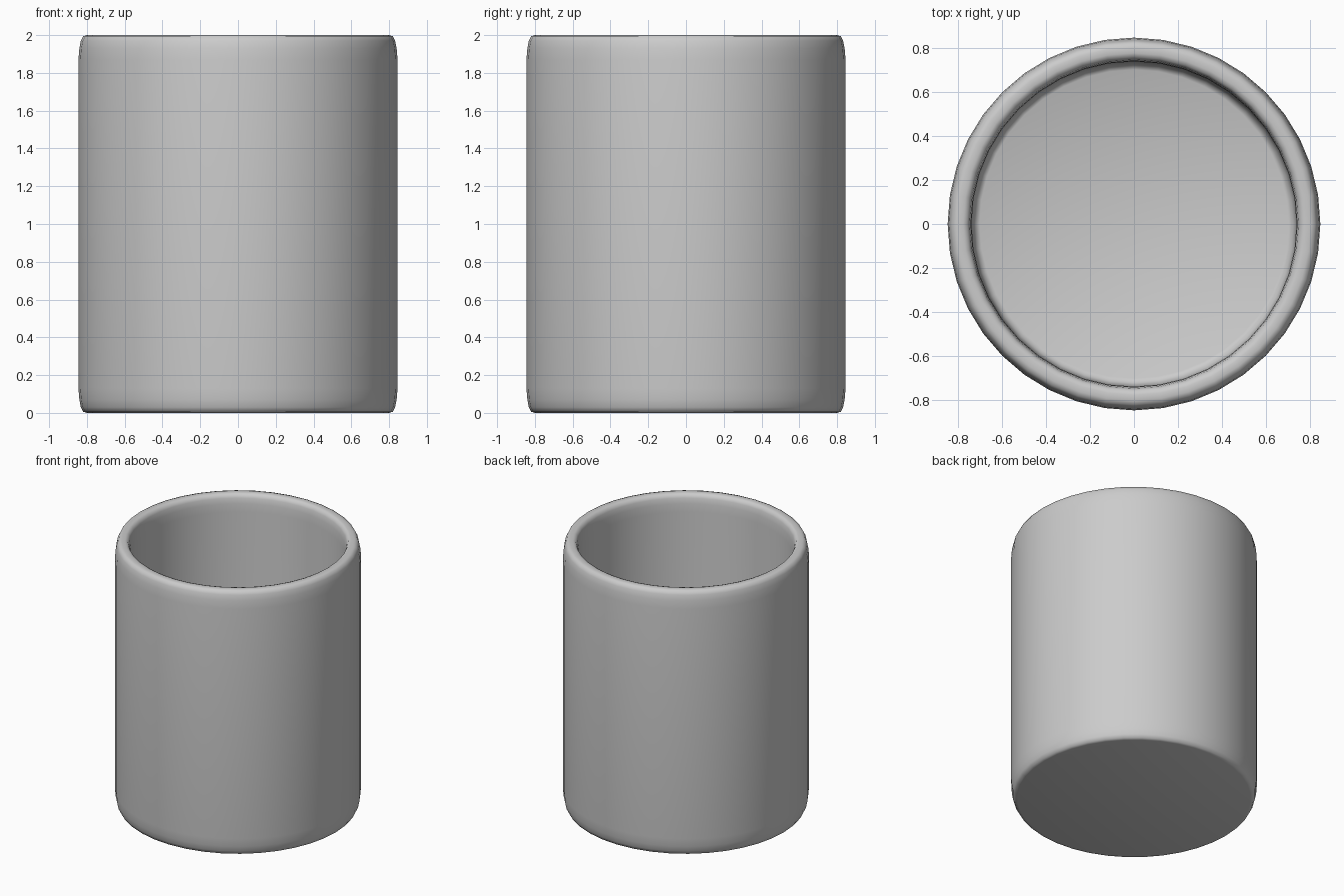
import bpy, bmesh, math

if "Cube" in bpy.data.objects:
    bpy.data.objects.remove(bpy.data.objects["Cube"])

SEGMENTS = 40

# Cup cross-section (radius, height): base, outer wall, rim, inner wall, floor
profile = [
    (0.80, 0.0), (0.82, 0.006), (0.832, 0.03), (0.84, 0.07), (0.845, 0.13),
    (0.845, 1.87), (0.84, 1.93), (0.832, 1.97), (0.82, 1.994), (0.80, 2.0),
    (0.775, 2.0), (0.757, 1.994), (0.746, 1.97), (0.74, 1.93), (0.737, 1.87),
    (0.737, 0.22), (0.733, 0.16), (0.72, 0.115), (0.70, 0.105),
]

# Revolve the cross-section into a hollow cup
bm = bmesh.new()
rings = []
for r, z in profile:
    rings.append([bm.verts.new((r * math.cos(2 * math.pi * i / SEGMENTS),
                                r * math.sin(2 * math.pi * i / SEGMENTS), z))
                  for i in range(SEGMENTS)])
for low, high in zip(rings, rings[1:]):
    for i in range(SEGMENTS):
        j = (i + 1) % SEGMENTS
        bm.faces.new((low[i], low[j], high[j], high[i]))

# Close the underside and the inside floor
bm.faces.new(rings[0][::-1])
bm.faces.new(rings[-1])
bmesh.ops.recalc_face_normals(bm, faces=bm.faces)

mesh = bpy.data.meshes.new("cup")
bm.to_mesh(mesh)
bm.free()
cup = bpy.data.objects.new("cup", mesh)
bpy.context.collection.objects.link(cup)

# Smooth shading
bpy.context.view_layer.objects.active = cup
cup.select_set(True)
bpy.ops.object.shade_smooth_by_angle(angle=math.radians(60))
